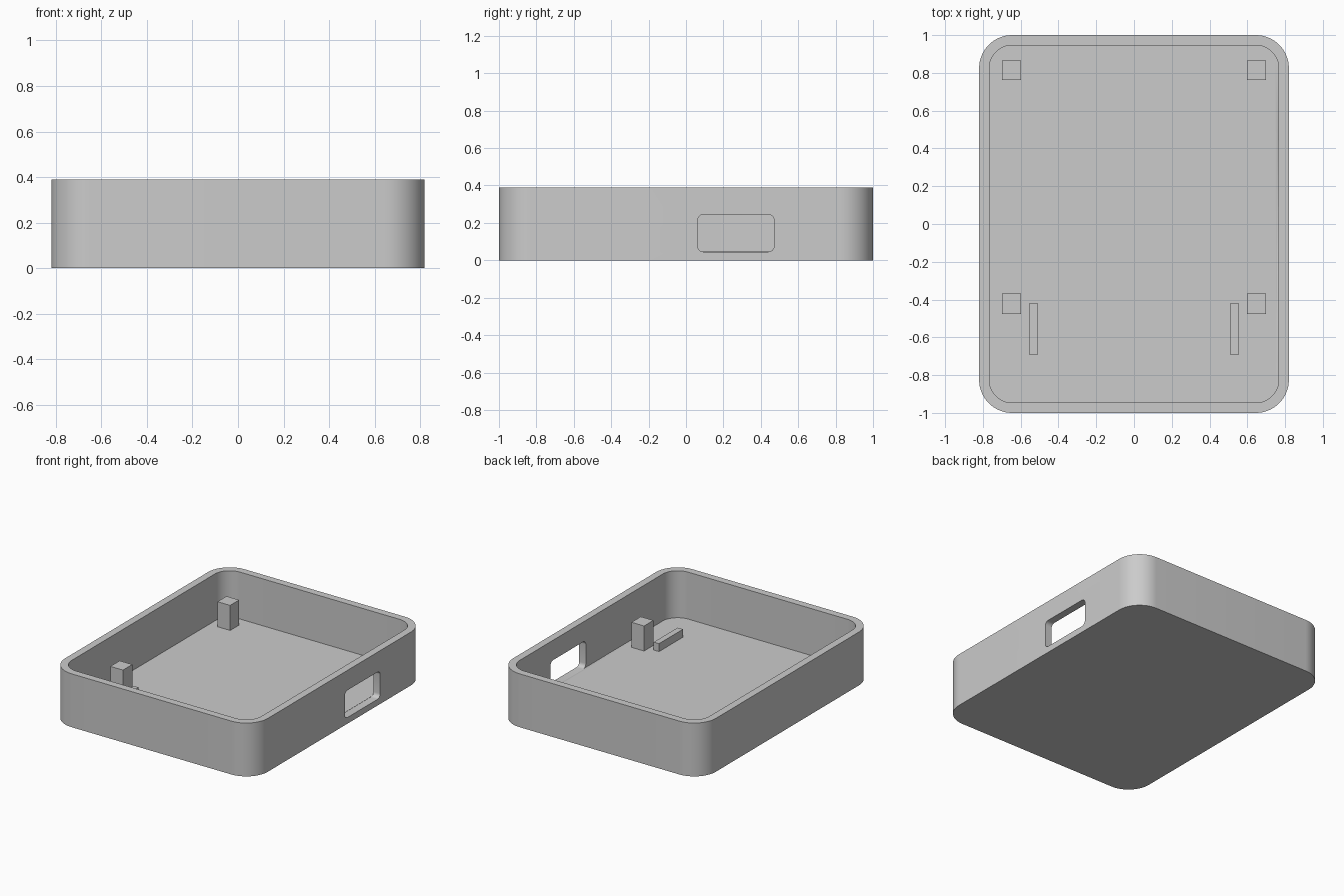
import bpy, bmesh, math
from mathutils import Matrix

cube = bpy.data.objects.get("Cube")
if cube:
    bpy.data.objects.remove(cube, do_unlink=True)

grey = bpy.data.materials.new("light grey plastic")
grey.use_nodes = True
grey.diffuse_color = (0.6, 0.6, 0.6, 1)
grey.node_tree.nodes["Principled BSDF"].inputs["Base Color"].default_value = (0.6, 0.6, 0.6, 1)

HALF_X, HALF_Y, HEIGHT = 0.82, 1.0, 0.39
WALL, FLOOR = 0.054, 0.047


def rounded_rect(hx, hy, r, steps):
    """Corner points of a rounded rectangle, anticlockwise."""
    pts = []
    for i, (sx, sy) in enumerate([(1, 1), (-1, 1), (-1, -1), (1, -1)]):
        for k in range(steps + 1):
            a = math.pi / 2 * (i + k / steps)
            pts.append((sx * (hx - r) + r * math.cos(a), sy * (hy - r) + r * math.sin(a)))
    return pts


def prism(name, pts, z0, z1, matrix=Matrix()):
    """Extrude a closed profile from z0 to z1, then place it."""
    bm = bmesh.new()
    base = bm.faces.new([bm.verts.new((x, y, z0)) for x, y in pts])
    top = bmesh.ops.extrude_face_region(bm, geom=[base])["geom"]
    bmesh.ops.translate(bm, vec=(0, 0, z1 - z0),
                        verts=[v for v in top if isinstance(v, bmesh.types.BMVert)])
    bmesh.ops.recalc_face_normals(bm, faces=bm.faces)
    bm.transform(matrix)
    mesh = bpy.data.meshes.new(name)
    bm.to_mesh(mesh)
    bm.free()
    mesh.materials.append(grey)
    obj = bpy.data.objects.new(name, mesh)
    bpy.context.collection.objects.link(obj)
    return obj


def block(name, x, y, sx, sy, z1):
    """Upright block sunk slightly into the floor."""
    pts = [(-sx / 2, -sy / 2), (sx / 2, -sy / 2), (sx / 2, sy / 2), (-sx / 2, sy / 2)]
    return prism(name, pts, FLOOR - 0.01, z1, Matrix.Translation((x, y, 0)))


def cut(target, cutter):
    """Subtract the cutter and remove it."""
    mod = target.modifiers.new("cut", 'BOOLEAN')
    mod.operation, mod.solver, mod.object = 'DIFFERENCE', 'EXACT', cutter
    cutter.hide_render = True
    bpy.ops.object.select_all(action='DESELECT')
    bpy.context.view_layer.objects.active = target
    target.select_set(True)
    bpy.ops.object.modifier_apply(modifier=mod.name)
    bpy.data.objects.remove(cutter, do_unlink=True)


# Open tray with rounded corners
tray = prism("tray", rounded_rect(HALF_X, HALF_Y, 0.175, 16), 0, HEIGHT)
cut(tray, prism("cavity_cutter",
                rounded_rect(HALF_X - WALL, HALF_Y - WALL, 0.121, 16), FLOOR, HEIGHT + 0.1))

# Rounded port opening through the left wall
side_on = Matrix.Translation((0, 0.267, 0.145)) @ Matrix(
    ((0, 0, 1, 0), (1, 0, 0, 0), (0, 1, 0, 0), (0, 0, 0, 1)))
cut(tray, prism("port_cutter", rounded_rect(0.204, 0.0995, 0.03, 6),
                HALF_X - WALL - 0.004, HALF_X + 0.1, side_on))
bpy.ops.object.shade_smooth_by_angle(angle=math.radians(30))

# Standing posts and low ribs, mirrored left and right
for side, s in (("left", 1), ("right", -1)):
    block(f"back_post_{side}", s * 0.648, 0.814, 0.102, 0.104, 0.23)
    block(f"front_post_{side}", s * 0.648, -0.422, 0.102, 0.108, 0.23)
    block(f"rib_{side}", s * 0.532, -0.556, 0.043, 0.276, 0.105)
